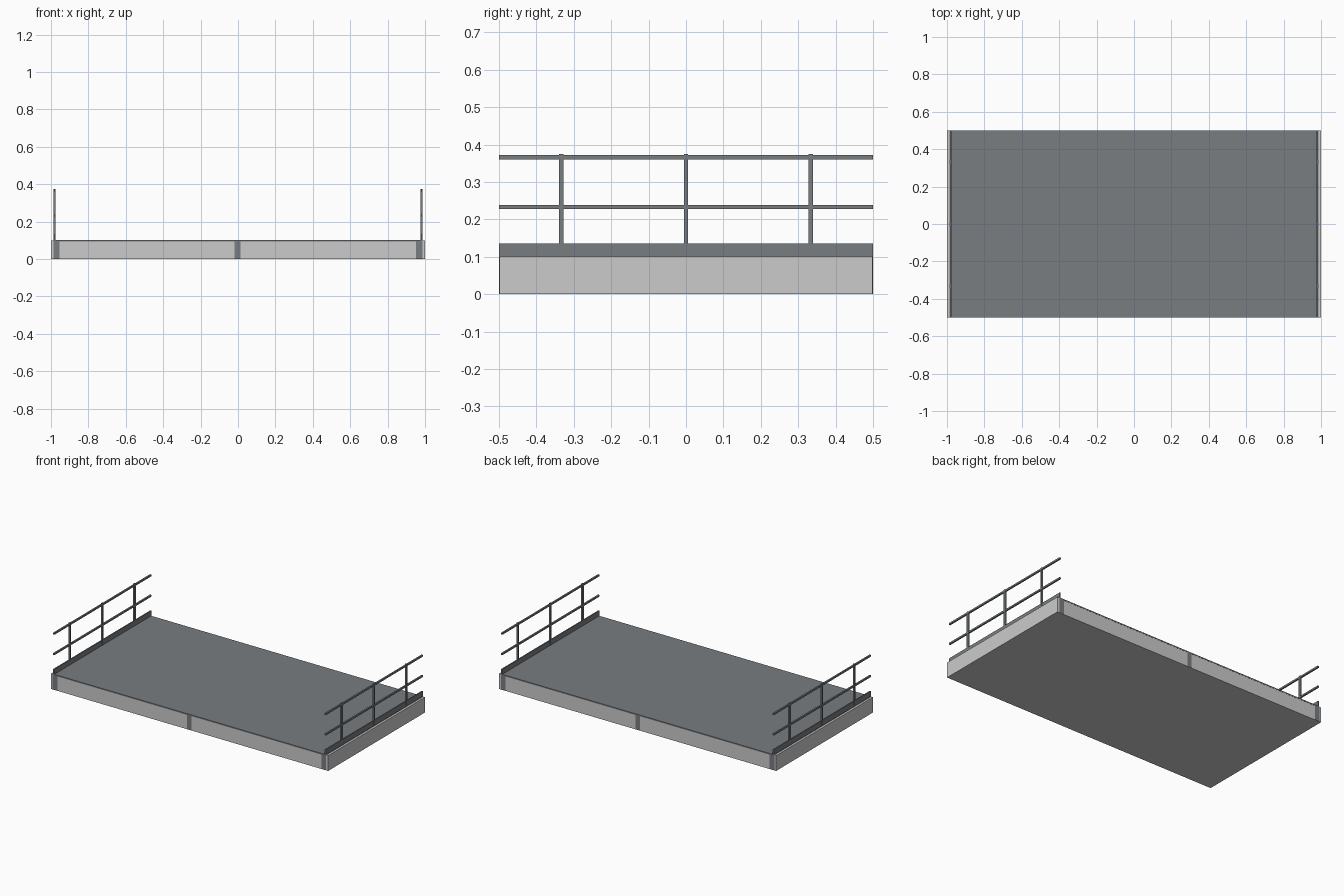
import bpy

if "Cube" in bpy.data.objects:
    bpy.data.objects.remove(bpy.data.objects["Cube"], do_unlink=True)


def material(name, rgb):
    m = bpy.data.materials.new(name)
    m.use_nodes = True
    m.diffuse_color = (*rgb, 1)
    m.node_tree.nodes["Principled BSDF"].inputs["Base Color"].default_value = (*rgb, 1)
    return m


light = material("light grey concrete", (0.60, 0.60, 0.60))
steel = material("blue grey steel", (0.19, 0.205, 0.22))


def box(name, mat, x, y, z):
    """Box spanning the (low, high) range given on each axis."""
    spans = (x, y, z)
    bpy.ops.mesh.primitive_cube_add(size=1, location=[(a + b) / 2 for a, b in spans])
    ob = bpy.context.object
    ob.name = name
    ob.scale = [b - a for a, b in spans]
    bpy.ops.object.transform_apply(location=False, rotation=False, scale=True)
    ob.data.materials.append(mat)
    return ob


def around(centre, width):
    return (centre - width / 2, centre + width / 2)


LENGTH = (-0.5, 0.5)

# Slab and the deck sheet laid over it
box("base_slab", light, (-1, 1), (-0.499, 0.499), (0, 0.1))
box("deck_sheet", steel, (-0.986, 0.986), LENGTH, (0.094, 0.102))

# Beam ends showing on the front and back faces
for side, y in (("front", -0.4992), ("back", 0.4992)):
    for place, x, width in (("right", -0.971, 0.033), ("middle", -0.002, 0.033),
                            ("left", 0.969, 0.033)):
        box(f"{side}_{place}_beam_end", steel, around(x, width),
            around(y, 0.0016), (0.001, 0.0945))

# Railings on both short ends
for side, sx in (("right", -1), ("left", 1)):
    x = sx * 0.98
    box(f"{side}_kick_plate", steel, around(x, 0.008), LENGTH, (0.1, 0.135))
    for label, z in (("middle", 0.233), ("top", 0.366)):
        box(f"{side}_{label}_rail", steel, around(x, 0.01), LENGTH, around(z, 0.011))
    for i in (-1, 0, 1):
        box(f"{side}_post_{i + 2}", steel, around(x, 0.011),
            around(i / 3, 0.012), (0.1, 0.375))
